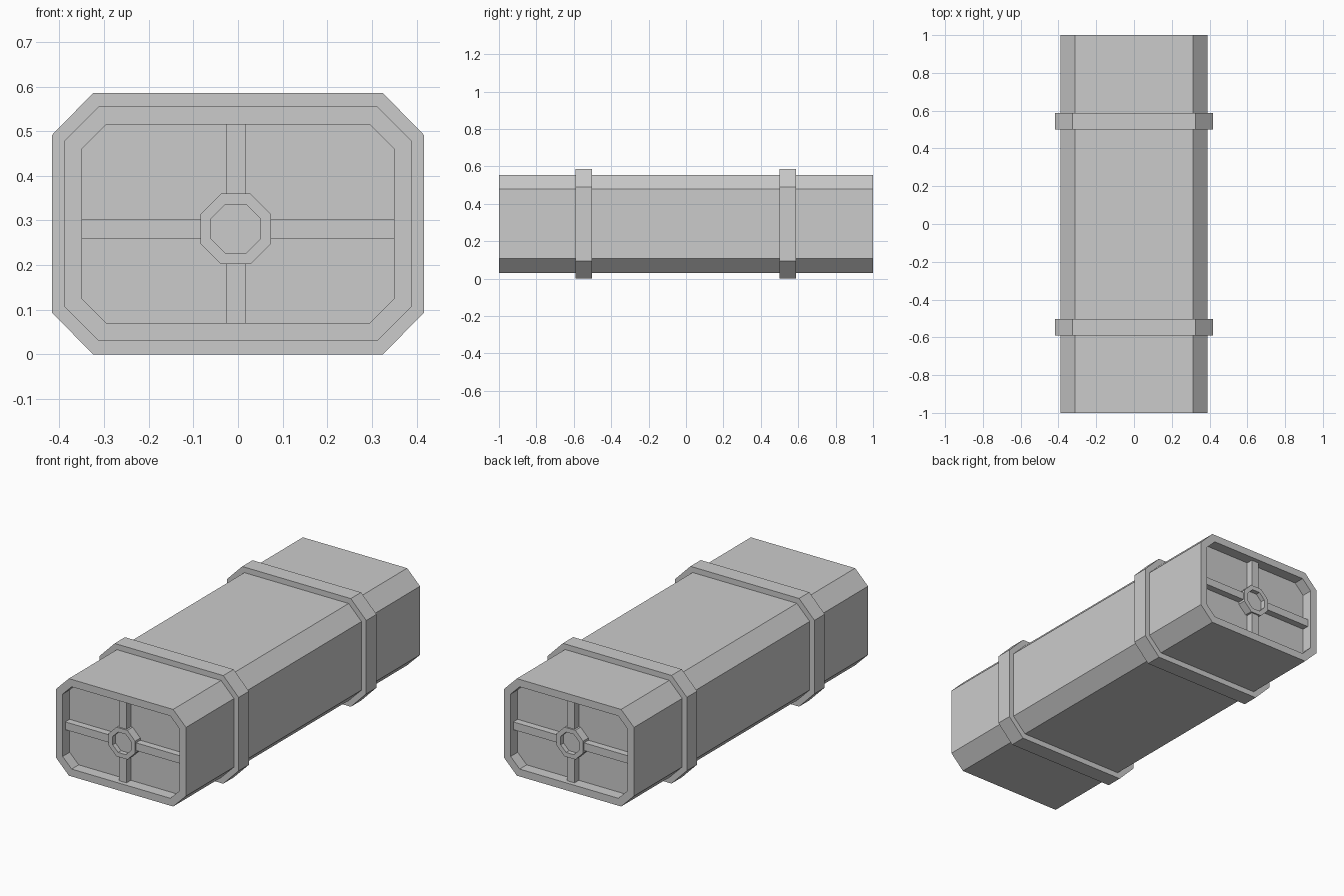
import bpy, bmesh

if "Cube" in bpy.data.objects:
    bpy.data.objects.remove(bpy.data.objects["Cube"])

CZ = 0.2925  # height of the long axis


def chamfered(hx, hz, cx, cz, x0=0.0, z0=CZ):
    """Eight-point chamfered rectangle around (x0, z0)."""
    pts = [(hx, -hz + cz), (hx, hz - cz), (hx - cx, hz), (-hx + cx, hz),
           (-hx, hz - cz), (-hx, -hz + cz), (-hx + cx, -hz), (hx - cx, -hz)]
    return [(x + x0, z + z0) for x, z in pts]


def skin(name, sections, cap_start=True, cap_end=True, closed=False, turn=False):
    """Skin (profile, y) sections; turn spins the part half way round z."""
    s = -1 if turn else 1
    bm = bmesh.new()
    rings = [[bm.verts.new((s * x, s * y, z)) for x, z in p] for p, y in sections]
    pairs = list(zip(rings, rings[1:]))
    if closed:
        pairs.append((rings[-1], rings[0]))
    for a, b in pairs:
        n = len(a)
        for i in range(n):
            j = (i + 1) % n
            bm.faces.new((a[i], a[j], b[j], b[i]))
    if cap_start and not closed:
        bm.faces.new(rings[0])
    if cap_end and not closed:
        bm.faces.new(rings[-1])
    bmesh.ops.recalc_face_normals(bm, faces=bm.faces)
    me = bpy.data.meshes.new(name)
    bm.to_mesh(me)
    bm.free()
    ob = bpy.data.objects.new(name, me)
    bpy.context.collection.objects.link(ob)
    return ob


def box(name, x1, x2, y1, y2, z1, z2, turn):
    p = [(x1, z1), (x2, z1), (x2, z2), (x1, z2)]
    return skin(name, [(p, y1), (p, y2)], turn=turn)


# Main case with a shallow recess in each end
outer = chamfered(0.389, 0.2625, 0.077, 0.077)
inner = chamfered(0.349, 0.2225, 0.054, 0.054)
FLOOR = 0.94
skin("case_body", [(inner, -FLOOR), (inner, -1), (outer, -1),
                   (outer, 1), (inner, 1), (inner, FLOOR)])

# Raised bands around the case
band = chamfered(0.417, 0.2925, 0.092, 0.094)
for side, y in (("front", -0.59), ("back", 0.50)):
    skin(side + "_band", [(outer, y), (band, y), (band, y + 0.088), (outer, y + 0.088)],
         closed=True)

# Cross bars and octagonal hub inside each end recess
HX, HZ = -0.005, 0.281
R, H = 0.079, 0.055
hub_out = chamfered(R, R, R * 0.586, R * 0.586, HX, HZ)
hub_in = chamfered(H, H, H * 0.586, H * 0.586, HX, HZ)
for side, turn in (("front", False), ("back", True)):
    skin(side + "_hub", [(hub_out, -FLOOR), (hub_out, -0.985), (hub_in, -0.985),
                         (hub_in, -0.96)], cap_start=False, turn=turn)
    e = R - 0.002
    yb, yf = -FLOOR, -0.977
    box(side + "_bar_left", -0.349, HX - e, yf, yb, HZ - 0.021, HZ + 0.021, turn)
    box(side + "_bar_right", HX + e, 0.349, yf, yb, HZ - 0.021, HZ + 0.021, turn)
    box(side + "_bar_upper", HX - 0.022, HX + 0.022, yf, yb, HZ + e, 0.515, turn)
    box(side + "_bar_lower", HX - 0.022, HX + 0.022, yf, yb, 0.07, HZ - e, turn)
